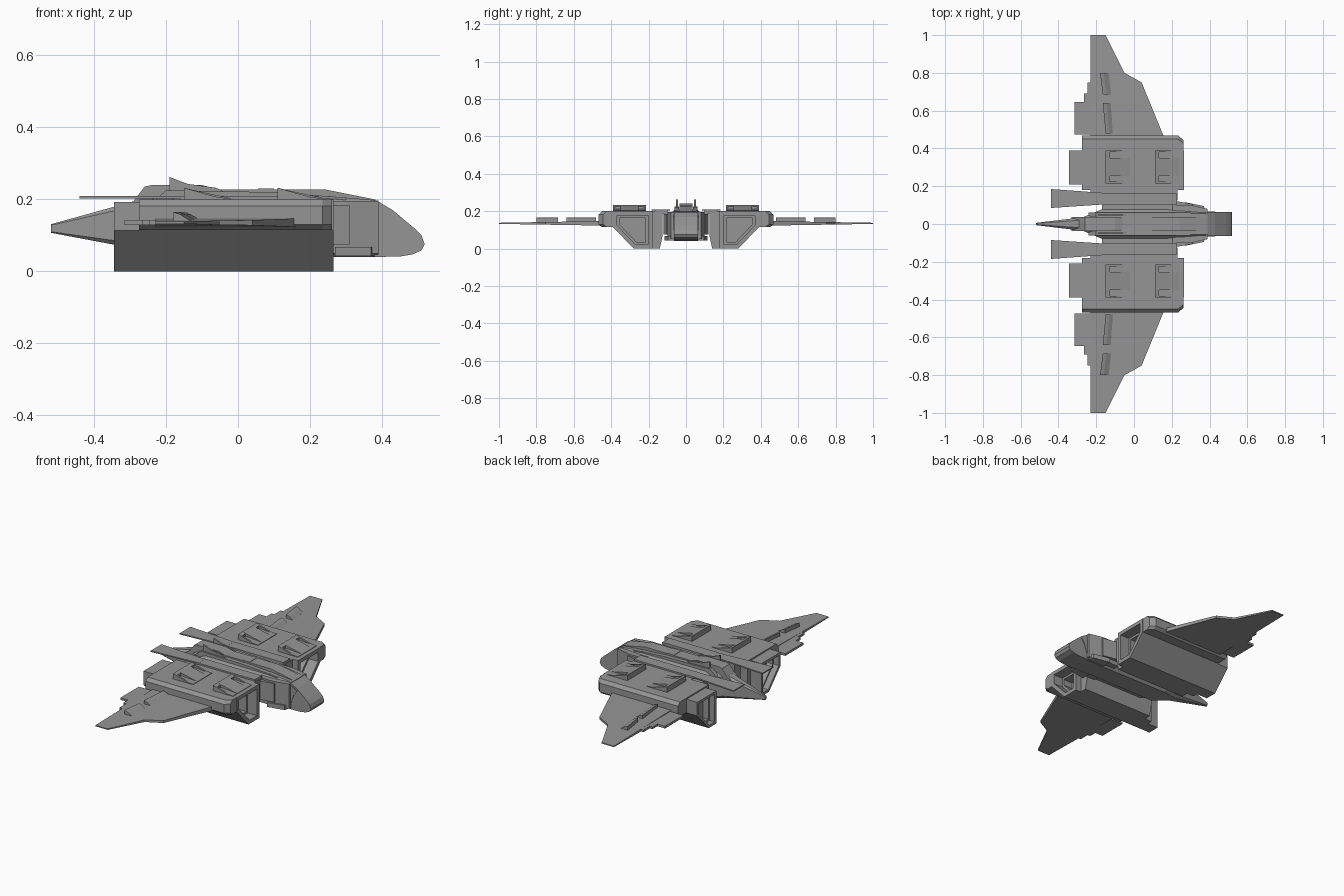
import bpy, bmesh
from mathutils import Vector

if "Cube" in bpy.data.objects:
    bpy.data.objects.remove(bpy.data.objects["Cube"])

AX = {'x': lambda p, t: (t, p[0], p[1]),
      'y': lambda p, t: (p[0], t, p[1]),
      'z': lambda p, t: (p[0], p[1], t)}

# Dark grey hull paint
hull = bpy.data.materials.new("hull_grey")
hull.diffuse_color = (.3, .3, .3, 1)
hull.use_nodes = True
hull.node_tree.nodes["Principled BSDF"].inputs["Base Color"].default_value = hull.diffuse_color


def finish(name, bm, mirror):
    bmesh.ops.recalc_face_normals(bm, faces=bm.faces)
    me = bpy.data.meshes.new(name)
    bm.to_mesh(me)
    bm.free()
    me.materials.append(hull)
    ob = bpy.data.objects.new(name, me)
    bpy.context.collection.objects.link(ob)
    if mirror:
        m = ob.modifiers.new("mirror", 'MIRROR')
        m.use_axis = (False, True, False)
        m.use_mirror_merge = False
    return ob


def loft(name, rings, mirror=False, recess=()):
    """Skin closed rings; recess = list of (end, depth, frame width) for hollow ends."""
    bm = bmesh.new()
    rs = [[bm.verts.new(p) for p in r] for r in rings]
    n = len(rs[0])
    for a, b in zip(rs, rs[1:]):
        for i in range(n):
            bm.faces.new((a[i], a[(i + 1) % n], b[(i + 1) % n], b[i]))
    caps = [bm.faces.new(rs[0][::-1]), bm.faces.new(rs[-1])]
    bmesh.ops.recalc_face_normals(bm, faces=bm.faces)
    for end, depth, frame in recess:
        f = caps[end]
        inward = Vector((depth if end == 0 else -depth, 0, 0))
        for k in range(2):
            bmesh.ops.inset_region(bm, faces=[f], thickness=frame if k == 0 else frame * .6,
                                   use_even_offset=True)
            f = bmesh.ops.extrude_discrete_faces(bm, faces=[f])['faces'][0]
            bmesh.ops.translate(bm, verts=f.verts, vec=inward)
    return finish(name, bm, mirror)


def prism(name, pts, lo, hi, axis, mirror=True, recess=()):
    return loft(name, [[AX[axis](p, t) for p in pts] for t in (lo, hi)], mirror, recess)


def box(name, x, y, z, mirror=True):
    return prism(name, [(x[0], y[0]), (x[1], y[0]), (x[1], y[1]), (x[0], y[1])], z[0], z[1], 'z', mirror)


# Central fuselage: chamfered sections from tail tip to neck
def section(x, w, z0, z1, c):
    return [(x, -w + c, z0), (x, w - c, z0), (x, w, z0 + c), (x, w, z1 - c),
            (x, w - c, z1), (x, -w + c, z1), (x, -w, z1 - c), (x, -w, z0 + c)]


loft("fuselage", [section(-.52, .006, .107, .131, .003), section(-.27, .036, .06, .2, .015),
                  section(-.17, .078, .04, .21, .02), section(.24, .075, .04, .21, .02),
                  section(.39, .068, .04, .197, .012)])

# Nose with a curved side profile
prism("nose", [(.38, .04), (.45, .041), (.485, .047), (.51, .058), (.519, .075), (.51, .1),
               (.49, .12), (.46, .145), (.43, .17), (.38, .2)], -.063, .063, 'y', False)
prism("nose_side_panel", [(.385, .06), (.41, .13), (.43, .16), (.385, .185)], .06, .066, 'y')

# Raised spine, dorsal hatch and twin fins
prism("spine", [(-.33, .165), (-.29, .195), (-.26, .235), (-.24, .24), (-.1, .24), (-.06, .228),
                (.24, .228), (.38, .2), (.38, .17), (-.3, .15)], -.036, .036, 'y', False)
box("dorsal_hatch", (.055, .1), (-.035, .035), (.22, .23), False)
prism("dorsal_fin", [(-.19, .2), (-.19, .262), (-.14, .243), (-.06, .232), (0, .2)], .044, .053, 'y')
prism("spine_rail", [(-.24, .19), (-.2, .225), (.1, .22), (.3, .205), (.3, .18)], .038, .062, 'y')

# Stepped cheeks beside the neck
prism("cheek", [(.2, .06), (.39, .06), (.39, .08), (.3, .1), (.2, .1)], .05, .195, 'z')
prism("outer_cheek", [(-.17, .07), (.31, .07), (.31, .105), (.23, .12), (-.14, .12), (-.17, .1)],
      .075, .185, 'z')
prism("cheek_foot", [(.27, .06), (.38, .06), (.37, .095), (.27, .115)], .042, .068, 'z')

# Engine ducts, hollow at both ends
core = [(.18, 0), (.28, 0), (.39, .115), (.39, .2), (.18, .2)]
prism("engine_duct", core, -.275, .265, 'x', recess=[(1, .06, .022)])
prism("engine_exhaust", [(.21, 0), (.28, 0), (.388, .113), (.388, .193), (.21, .193)],
      -.345, -.27, 'x', recess=[(0, .035, .015)])
outer = [(.385, .115), (.45, .115), (.468, .13), (.468, .182), (.45, .2), (.385, .2)]
loft("engine_shoulder", [[(-.275, y, z) for y, z in outer], [(.235, y, z) for y, z in outer],
                         [(.262, y - .025 if y > .4 else y, z) for y, z in outer]], True)
prism("inner_keel", [(.14, 0), (.182, 0), (.182, .195), (.125, .195), (.125, .07)], -.23, .23, 'x')

# Plates over the gap, with long rear fins
box("bridge_plate", (-.16, .225), (.1, .165), (.185, .209))
box("bridge_edge", (-.16, .23), (.16, .185), (.185, .2))
prism("tail_fin", [(-.44, .085), (-.44, .185), (-.14, .163), (-.14, .105)], .203, .21, 'z')

# Wedge intakes on top of the ducts
for x in (-.15, .11):
    prism("vent_base", [(x, .195), (x, .212), (x + .13, .203), (x + .13, .195)], .215, .39, 'y')
    prism("vent_bridge", [(x, .2), (x, .232), (x + .03, .225), (x + .13, .203), (x + .13, .2)],
          .255, .35, 'y')
    prism("vent_back", [(x, .2), (x, .232), (x + .022, .226), (x + .022, .2)], .215, .39, 'y')
    for y in (.215, .38):
        prism("vent_cheek", [(x, .2), (x, .232), (x + .1, .204), (x + .1, .2)], y, y + .01, 'y')

# Wings, thinning toward the tips
wing = prism("wing", [(.165, .45), (.155, .47), (.04, .75), (-.05, .8), (-.15, 1), (-.23, 1),
                      (-.23, .45)], -1, 1, 'z')
for v in wing.data.vertices:
    t = (v.co.y - .45) / .55
    v.co.z = .135 + (.012 * (1 - t) + .003 * t) * v.co.z

# Stepped trailing flaps and raised hinge fairings
prism("wing_flap", [(-.22, .475), (-.315, .475), (-.315, .645), (-.265, .645), (-.265, .69),
                    (-.247, .69), (-.247, .75), (-.22, .75)], .129, .142, 'z')
for y0, y1, x in ((.48, .64, -.15), (.685, .8, -.165)):
    fairing = [(0, .13), (0, .165), (.02, .158), (.045, .142), (.045, .13)]
    loft("wing_fairing", [[(x + dx + d, y, z) for d, z in fairing]
                          for y, dx in ((y0, 0), (y1, -.015))], True)
